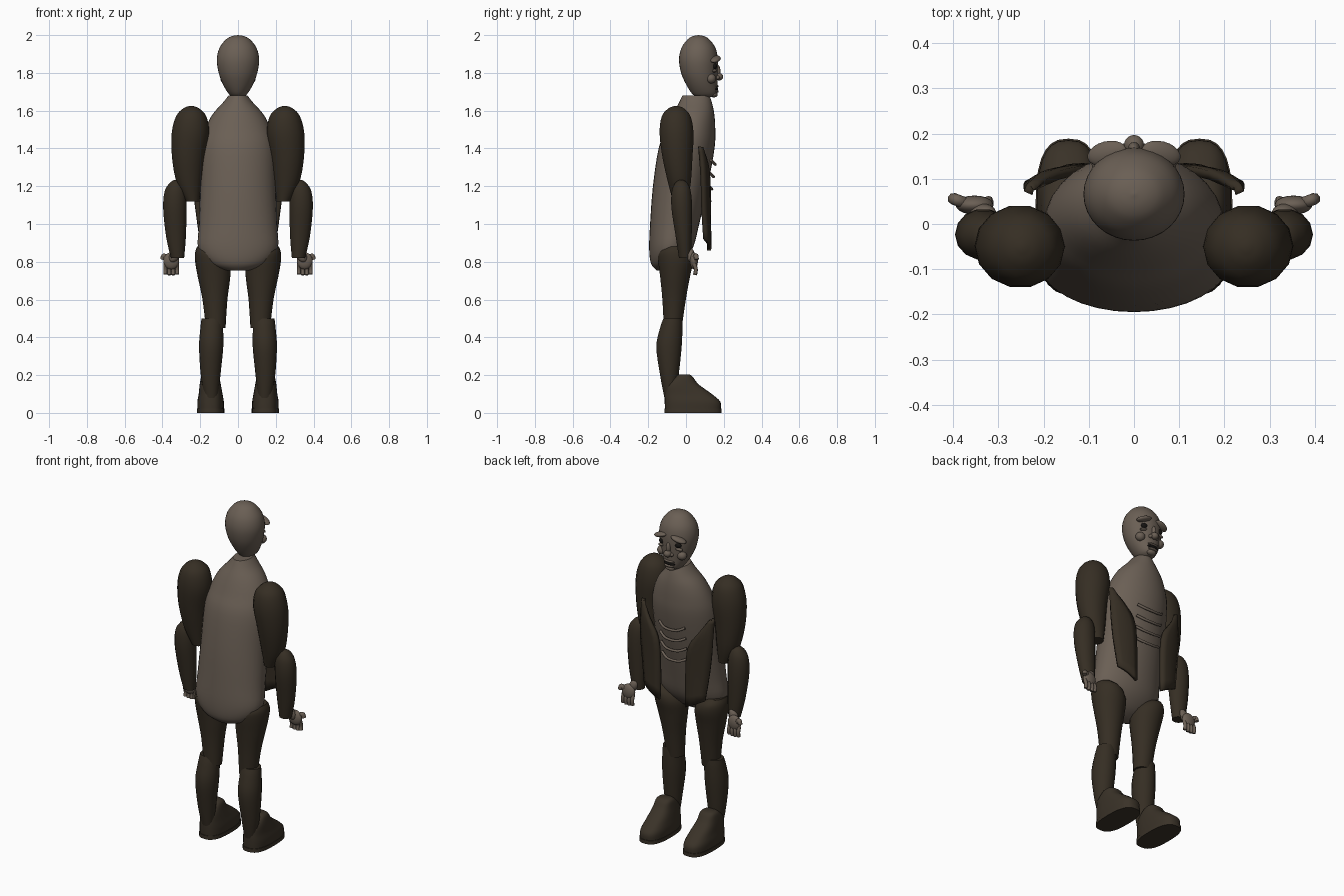
import bpy, bmesh, math
from mathutils import Vector

if "Cube" in bpy.data.objects:
    bpy.data.objects.remove(bpy.data.objects["Cube"])


def material(name, rgb):
    m = bpy.data.materials.new(name)
    m.diffuse_color = (*rgb, 1)
    m.use_nodes = True
    m.node_tree.nodes["Principled BSDF"].inputs["Base Color"].default_value = m.diffuse_color
    return m


SKIN = material("ashen skin", (0.145, 0.115, 0.09))
CLOTH = material("dark brown cloth", (0.036, 0.027, 0.017))
LEATHER = material("worn leather", (0.042, 0.032, 0.021))
BLACK = material("black", (0.008, 0.007, 0.006))


def finish(name, bm, mat, angle=40):
    bmesh.ops.recalc_face_normals(bm, faces=bm.faces)
    me = bpy.data.meshes.new(name)
    bm.to_mesh(me)
    bm.free()
    me.materials.append(mat)
    ob = bpy.data.objects.new(name, me)
    bpy.context.collection.objects.link(ob)
    bpy.ops.object.select_all(action='DESELECT')
    ob.select_set(True)
    bpy.context.view_layer.objects.active = ob
    bpy.ops.object.shade_smooth_by_angle(angle=math.radians(angle))
    return ob


def smooth_rows(rows, k):
    """Catmull-Rom interpolation between cross-sections."""
    out = []
    for i in range(len(rows) - 1):
        p0, p1, p2 = rows[max(i - 1, 0)], rows[i], rows[i + 1]
        p3 = rows[min(i + 2, len(rows) - 1)]
        for j in range(k):
            t = j / k
            out.append([0.5 * (2 * b + (c - a) * t + (2 * a - 5 * b + 4 * c - d) * t * t
                               + (3 * b - a - 3 * c + d) * t ** 3)
                        for a, b, c, d in zip(p0, p1, p2, p3)])
    return out + [list(rows[-1])]


def loft(name, rows, mat, side=1, n=24, k=4, power=1.0):
    """rows: z, x centre, y centre, x radius, y radius."""
    bm = bmesh.new()
    rings = []
    for z, cx, cy, rx, ry in smooth_rows(rows, k):
        ring = []
        for i in range(n):
            a = math.tau * i / n
            c, s = math.cos(a), math.sin(a)
            c = math.copysign(abs(c) ** power, c)
            s = math.copysign(abs(s) ** power, s)
            ring.append(bm.verts.new((side * (cx + max(rx, .002) * c), cy + max(ry, .002) * s, z)))
        rings.append(ring)
    for a, b in zip(rings, rings[1:]):
        for i in range(n):
            bm.faces.new((a[i], a[(i + 1) % n], b[(i + 1) % n], b[i]))
    bm.faces.new(rings[0])
    bm.faces.new(rings[-1])
    return finish(name, bm, mat)


def ball(name, loc, scale, mat, tilt=0, turn=0):
    bm = bmesh.new()
    bmesh.ops.create_uvsphere(bm, u_segments=20, v_segments=12, radius=1)
    ob = finish(name, bm, mat)
    ob.location, ob.scale, ob.rotation_euler = loc, scale, (0, tilt, turn)
    return ob


def tube(name, pts, r, mat):
    cu = bpy.data.curves.new(name, 'CURVE')
    cu.dimensions, cu.bevel_depth, cu.bevel_resolution, cu.use_fill_caps = '3D', r, 2, True
    sp = cu.splines.new('POLY')
    path = smooth_rows(pts, 4)
    sp.points.add(len(path) - 1)
    for p, co in zip(sp.points, path):
        p.co = (*co, 1)
    ob = bpy.data.objects.new(name, cu)
    bpy.context.collection.objects.link(ob)
    cu.materials.append(mat)
    bpy.ops.object.select_all(action='DESELECT')
    ob.select_set(True)
    bpy.context.view_layer.objects.active = ob
    bpy.ops.object.convert(target='MESH')


# Torso with neck and hunched back
loft("torso", [(.755, 0, -.12, .06, .035), (.79, 0, -.105, .15, .08), (.87, 0, -.08, .21, .115),
               (1.0, 0, -.06, .207, .13), (1.2, 0, -.03, .2, .145), (1.4, 0, .003, .198, .148),
               (1.5, 0, .025, .175, .13), (1.58, 0, .04, .135, .11), (1.64, 0, .05, .082, .088),
               (1.68, 0, .053, .05, .072)], SKIN, n=32)

# Exposed ribs
for i in range(4):
    z, f = 1.315 - .065 * i, .148 - .009 * i
    tube("rib", [(-.085, f - .016, z + .022), (-.045, f + .002, z + .004), (0, f + .007, z),
                 (.045, f + .002, z + .004), (.085, f - .016, z + .022)], .0075, SKIN)

# Head
loft("head", [(1.672, 0, .1, .028, .04), (1.69, 0, .098, .05, .066), (1.74, 0, .083, .08, .083),
              (1.8, 0, .071, .102, .097), (1.87, 0, .066, .112, .103), (1.93, 0, .066, .099, .091),
              (1.975, 0, .066, .066, .06), (1.994, 0, .066, .034, .031), (2.0, 0, .066, 0, 0)],
     SKIN, n=32)

# Nose, mouth and chin
ball("nose_bridge", (0, .165, 1.81), (.014, .017, .035), SKIN)
ball("nose_tip", (0, .175, 1.78), (.022, .022, .02), SKIN)
ball("mouth", (0, .158, 1.716), (.036, .012, .01), BLACK)
ball("upper_lip", (0, .162, 1.73), (.036, .011, .007), SKIN)
ball("lower_lip", (0, .161, 1.702), (.032, .012, .008), SKIN)
ball("chin", (0, .148, 1.686), (.03, .02, .016), SKIN)

for s in (1, -1):
    # Brow, eye, bags and cheek
    ball("brow", (s * .06, .156, 1.873), (.046, .027, .015), SKIN, s * .3, -s * .25)
    ball("eye", (s * .052, .15, 1.835), (.021, .014, .016), BLACK)
    ball("eye_bag", (s * .054, .148, 1.812), (.026, .014, .009), SKIN, s * .15)
    ball("cheek", (s * .066, .133, 1.77), (.028, .026, .026), SKIN)
    ball("nostril", (s * .02, .165, 1.775), (.012, .014, .011), SKIN)

    # Sleeves
    loft("upper_sleeve", [(1.12, .24, -.03, .036, .04), (1.22, .258, -.035, .067, .062),
                          (1.35, .262, -.045, .087, .081), (1.48, .252, -.05, .099, .092),
                          (1.57, .248, -.052, .08, .078), (1.612, .248, -.052, .042, .042),
                          (1.625, .248, -.052, .008, .008)], CLOTH, s, n=14)
    loft("lower_sleeve", [(.82, .32, -.005, .035, .033), (.93, .328, -.012, .052, .043),
                          (1.08, .334, -.022, .062, .056), (1.17, .332, -.025, .057, .052),
                          (1.215, .328, -.025, .036, .035), (1.232, .328, -.025, .012, .012)],
         CLOTH, s, n=14)

    # Hand with thumb and fingers
    ball("wrist", (s * .335, .025, .835), (.026, .02, .04), SKIN, -s * .5)
    ball("palm", (s * .353, .042, .805), (.042, .021, .045), SKIN)
    tube("thumb", [(s * .37, .045, .815), (s * .392, .053, .832), (s * .4, .056, .812)], .013, SKIN)
    for i in range(4):
        x = .322 + .021 * i
        tube("finger", [(s * x, .043, .79), (s * x, .052, .76), (s * x, .048, .728 + .004 * abs(i - 1.5))],
             .0105, SKIN)

    # Open coat front panel: inner x, y, z and outer x, y, z
    rows = [(.222, .075, 1.4, .234, .068, 1.41), (.165, .108, 1.32, .238, .08, 1.31),
            (.105, .12, 1.23, .235, .087, 1.2), (.088, .121, 1.1, .222, .09, 1.08),
            (.086, .122, .86, .2, .1, .92)]
    bm = bmesh.new()
    grid = []
    for r in smooth_rows(rows, 3):
        a, b = Vector(r[:3]), Vector(r[3:])
        line = []
        for j in range(5):
            p = a.lerp(b, j / 4)
            p.y += .012 * math.sin(math.pi * j / 4)
            line.append(bm.verts.new((s * p.x, p.y, p.z)))
        grid.append(line)
    for a, b in zip(grid, grid[1:]):
        for j in range(4):
            bm.faces.new((a[j], a[j + 1], b[j + 1], b[j]))
    panel = finish("coat_panel", bm, CLOTH)
    mod = panel.modifiers.new("thickness", 'SOLIDIFY')
    mod.thickness, mod.offset = .02, 0

    # Trouser legs
    loft("thigh", [(.45, .118, -.07, .052, .048), (.6, .122, -.063, .066, .063),
                   (.72, .127, -.058, .086, .08), (.8, .134, -.054, .093, .094),
                   (.85, .15, -.055, .077, .09), (.88, .17, -.055, .046, .06)], CLOTH, s, n=18)
    loft("shin", [(.08, .142, -.085, .035, .03), (.2, .145, -.088, .052, .05),
                  (.35, .142, -.09, .064, .068), (.45, .139, -.078, .06, .06),
                  (.5, .137, -.07, .056, .05)], CLOTH, s, n=18)

    # Shoe and sole
    loft("shoe", [(.02, .145, .037, .07, .148), (.06, .145, .034, .07, .147),
                  (.1, .145, .012, .063, .125), (.15, .147, -.018, .056, .086),
                  (.19, .147, -.012, .048, .048), (.203, .147, -.01, .036, .03)],
         LEATHER, s, n=28, power=.75)
    loft("sole", [(0, .145, .037, .073, .152), (.022, .145, .037, .073, .152)],
         LEATHER, s, n=28, k=1, power=.75)
